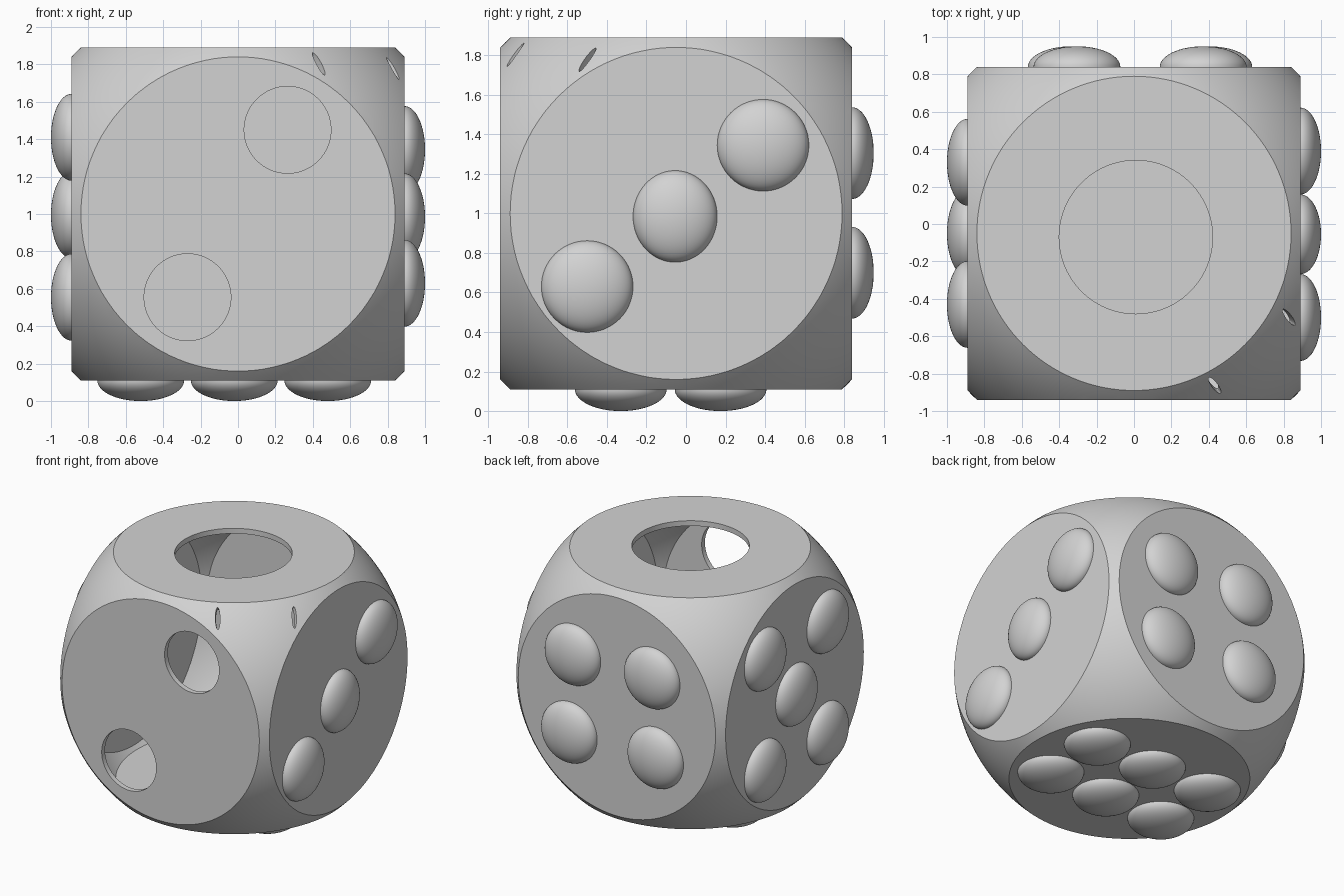
import bpy
import bmesh
import math
from mathutils import Vector, Matrix

if "Cube" in bpy.data.objects:
    bpy.data.objects.remove(bpy.data.objects["Cube"], do_unlink=True)

CENTRE = Vector((0, -0.05, 1.0))
HALF = 0.89            # half the cube width
BALL = 1.224           # rounding sphere radius
WALL = 0.04
PIP = 0.232
BULGE = 0.11

grey = bpy.data.materials.new("light_grey")
grey.use_nodes = True
colour = (0.65, 0.65, 0.65, 1)
grey.diffuse_color = colour
grey.node_tree.nodes["Principled BSDF"].inputs["Base Color"].default_value = colour


def make_object(name, bm, matrix):
    bmesh.ops.recalc_face_normals(bm, faces=bm.faces)
    mesh = bpy.data.meshes.new(name)
    bm.to_mesh(mesh)
    bm.free()
    mesh.materials.append(grey)
    obj = bpy.data.objects.new(name, mesh)
    obj.matrix_world = matrix
    bpy.context.collection.objects.link(obj)
    return obj


def activate(obj):
    bpy.ops.object.select_all(action='DESELECT')
    obj.select_set(True)
    bpy.context.view_layer.objects.active = obj


def smooth(obj):
    activate(obj)
    bpy.ops.object.shade_smooth_by_angle(angle=math.radians(25))


def rounded_cube(name, half, radius):
    """Sphere sliced flat on six sides."""
    bm = bmesh.new()
    bmesh.ops.create_uvsphere(bm, u_segments=128, v_segments=80, radius=radius)
    for axis in range(3):
        for sign in (-1, 1):
            normal = Vector((0, 0, 0))
            normal[axis] = sign
            cut = bmesh.ops.bisect_plane(
                bm, geom=bm.verts[:] + bm.edges[:] + bm.faces[:], dist=1e-5,
                plane_co=normal * half, plane_no=normal, clear_outer=True)
            rim = [e for e in cut["geom_cut"] if isinstance(e, bmesh.types.BMEdge)]
            bmesh.ops.contextual_create(bm, geom=rim)
    return make_object(name, bm, Matrix.Translation(CENTRE))


def carve(body, cutter):
    cutter.hide_render = True
    mod = body.modifiers.new("carve", 'BOOLEAN')
    mod.operation = 'DIFFERENCE'
    mod.solver = 'EXACT'
    mod.object = cutter
    activate(body)
    bpy.ops.object.modifier_apply(modifier=mod.name)
    bpy.data.objects.remove(cutter, do_unlink=True)


def drill(body, position, radius, rotation):
    bm = bmesh.new()
    bmesh.ops.create_cone(bm, cap_ends=True, segments=96, radius1=radius,
                          radius2=radius, depth=0.4)
    carve(body, make_object("hole_cutter", bm,
                            Matrix.Translation(position) @ rotation))


def slit(body, position, along):
    """Narrow lens-shaped opening through the rounded corner."""
    out = (Vector(position) - CENTRE).normalized()
    along = Vector(along)
    along = (along - out * along.dot(out)).normalized()
    frame = Matrix((along.cross(out), along, out)).transposed().to_4x4()
    bm = bmesh.new()
    bmesh.ops.create_uvsphere(bm, u_segments=32, v_segments=16, radius=1)
    bmesh.ops.scale(bm, vec=(0.016, 0.08, 0.12), verts=bm.verts)
    carve(body, make_object("slit_cutter", bm, Matrix.Translation(position) @ frame))


def pip(name, position, normal, size=(PIP, PIP)):
    """Half ellipsoid bulging out of a flat side."""
    bm = bmesh.new()
    bmesh.ops.create_uvsphere(bm, u_segments=64, v_segments=32, radius=1)
    bmesh.ops.bisect_plane(bm, geom=bm.verts[:] + bm.edges[:] + bm.faces[:],
                           dist=1e-4, plane_co=(0, 0, 0), plane_no=(0, 0, 1),
                           clear_inner=True)
    bmesh.ops.scale(bm, vec=(size[0], size[1], BULGE), verts=bm.verts)
    turn = Vector(normal).to_track_quat('Z', 'Y').to_matrix().to_4x4()
    smooth(make_object(name, bm, Matrix.Translation(position) @ turn))


# Hollow body
body = rounded_cube("die_body", HALF, BALL)
carve(body, rounded_cube("cavity_cutter", HALF - WALL, BALL - WALL))

# One big opening on top, two at the front
upright = Matrix.Identity(4)
sideways = Matrix.Rotation(math.pi / 2, 4, 'X')
drill(body, Vector((0.01, -0.07, 1.89)), 0.41, upright)
for x, z in ((0.265, 1.45), (-0.27, 0.555)):
    drill(body, Vector((x, -0.94, z)), PIP, sideways)

# Two cord slits on one corner
for spot in ((0.43, -0.86, 1.80), (0.83, -0.50, 1.78)):
    slit(body, spot, (0.06, -0.08, -0.12))
smooth(body)

# Three pips on the +x side, the middle one a little narrower
for y, z, width in ((0.39, 1.345, PIP), (-0.055, 0.985, 0.213), (-0.5, 0.63, PIP)):
    # local x or y may carry the width, so orient explicitly by the track frame
    turn = Vector((1, 0, 0)).to_track_quat('Z', 'Y').to_matrix()
    flat = abs((turn @ Vector((1, 0, 0))).y) > 0.5
    pip("side_pip_three", (HALF, y, z), (1, 0, 0),
        (width, PIP) if flat else (PIP, width))

# Five pips on the -x side
for y, z in ((0.33, 1.41), (-0.43, 1.41), (-0.05, 0.995), (0.33, 0.555), (-0.43, 0.555)):
    pip("side_pip_five", (-HALF, y, z), (-1, 0, 0))

# Four pips on the back
for x, z in ((0.37, 1.305), (-0.305, 1.305), (0.40, 0.70), (-0.335, 0.70)):
    pip("back_pip", (x, CENTRE.y + HALF, z), (0, 1, 0))

# Six pips underneath
for x in (-0.52, -0.02, 0.48):
    for y in (-0.33, 0.175):
        pip("bottom_pip", (x, y, CENTRE.z - HALF), (0, 0, -1))
